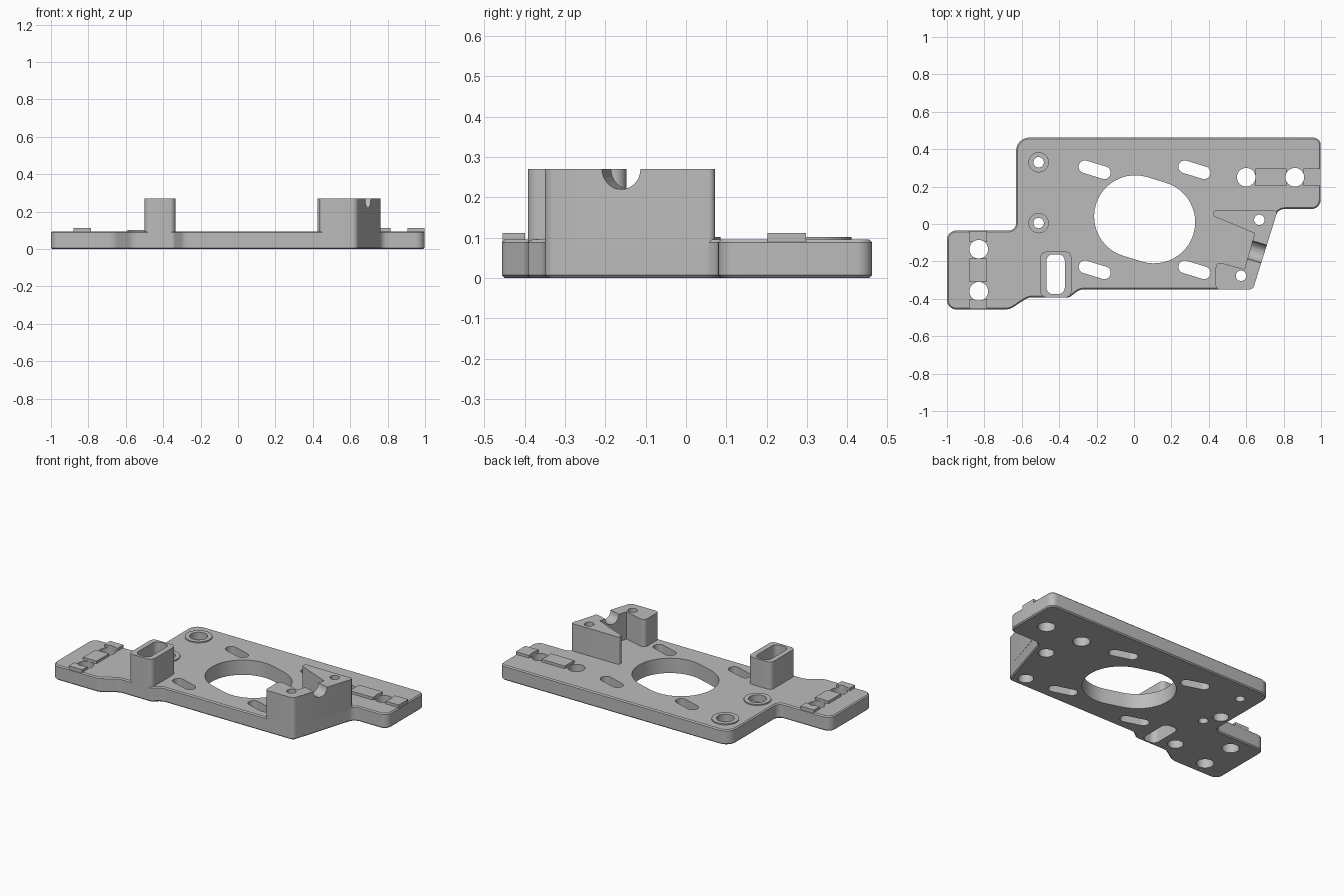
import bpy, bmesh, math
from mathutils import Vector, Matrix

if "Cube" in bpy.data.objects:
    bpy.data.objects.remove(bpy.data.objects["Cube"])

grey = bpy.data.materials.new("plain_grey")
grey.diffuse_color = (0.5, 0.5, 0.5, 1)
grey.use_nodes = True
grey.node_tree.nodes["Principled BSDF"].inputs["Base Color"].default_value = grey.diffuse_color
TOP, POST_TOP = 0.095, 0.27
TILT = math.radians(-17)


def rounded(points, seg=8):
    """Outline with a fillet radius at each corner (x, y, r)."""
    out = []
    n = len(points)
    for i, (x, y, r) in enumerate(points):
        p = Vector((x, y))
        if r == 0:
            out.append(p)
            continue
        a = (Vector(points[i - 1][:2]) - p).normalized()
        b = (Vector(points[(i + 1) % n][:2]) - p).normalized()
        half = a.angle(b) / 2
        c = p + (a + b).normalized() * (r / math.sin(half))
        t = r / math.tan(half)
        v0, v1 = p + a * t - c, p + b * t - c
        sweep = v1.angle_signed(v0)
        for k in range(seg + 1):
            out.append(c + Matrix.Rotation(sweep * k / seg, 2) @ v0)
    return out


def slot(cx, cy, r, length=0.0, angle=0.0, seg=24):
    """Circle or stadium outline."""
    d = Vector((math.cos(angle), math.sin(angle))) * length / 2
    c = Vector((cx, cy))
    if length == 0:
        return [c + Vector((math.cos(k * math.tau / 32), math.sin(k * math.tau / 32))) * r for k in range(32)]
    out = []
    for sign, start in ((1, angle - math.pi / 2), (-1, angle + math.pi / 2)):
        for k in range(seg + 1):
            t = start + math.pi * k / seg
            out.append(c + d * sign + Vector((math.cos(t), math.sin(t))) * r)
    return out


def box(x0, x1, y0, y1, r=0.0):
    return rounded([(x0, y0, r), (x1, y0, r), (x1, y1, r), (x0, y1, r)])


def prisms(name, parts):
    """One object from (outline, z0, z1) extrusions."""
    bm = bmesh.new()
    for outline, z0, z1 in parts:
        face = bm.faces.new([bm.verts.new((p.x, p.y, z0)) for p in outline])
        ext = bmesh.ops.extrude_face_region(bm, geom=[face], use_keep_orig=True)
        bmesh.ops.translate(bm, vec=(0, 0, z1 - z0),
                            verts=[g for g in ext["geom"] if isinstance(g, bmesh.types.BMVert)])
    bmesh.ops.recalc_face_normals(bm, faces=bm.faces)
    me = bpy.data.meshes.new(name)
    bm.to_mesh(me)
    bm.free()
    ob = bpy.data.objects.new(name, me)
    me.materials.append(grey)
    bpy.context.collection.objects.link(ob)
    return ob


def finish(ob, cutter=None, bevel=0.0):
    """Chamfer rims, cut holes, smooth round walls."""
    bpy.ops.object.select_all(action='DESELECT')
    ob.select_set(True)
    bpy.context.view_layer.objects.active = ob
    if bevel:
        m = ob.modifiers.new("chamfer", 'BEVEL')
        m.width, m.segments, m.limit_method, m.angle_limit = bevel, 1, 'ANGLE', math.radians(60)
        bpy.ops.object.modifier_apply(modifier=m.name)
    if cutter:
        m = ob.modifiers.new("holes", 'BOOLEAN')
        m.operation, m.solver, m.object, m.use_self = 'DIFFERENCE', 'EXACT', cutter, True
        bpy.ops.object.modifier_apply(modifier=m.name)
    bpy.ops.object.shade_smooth_by_angle(angle=math.radians(30))


# Hole positions
seats = [(-0.51, 0.33), (-0.51, 0.005)]
clamp_holes = [(0.60, 0.25), (0.86, 0.25), (-0.83, -0.135), (-0.83, -0.36)]
post_holes = [(0.67, 0.022), (0.572, -0.277)]
blind_holes = [(-0.56, 0.1), (-0.56, -0.3)]

holes = [(slot(0.057, 0.025, 0.22, 0.105, TILT), -0.1, 0.5)]
holes += [(slot(x, y, 0.034, 0.108, TILT), -0.1, 0.5) for x in (-0.21, 0.323) for y in (0.29, -0.245)]
holes += [(slot(x, y, 0.05), -0.1, 0.5) for x, y in clamp_holes]
holes += [(box(-0.468, -0.37, -0.375, -0.162, 0.035), -0.1, 0.5)]
for x, y in seats:
    holes += [(slot(x, y, 0.028), -0.1, 0.5), (slot(x, y, 0.052), 0.055, 0.4)]
for x, y in post_holes:
    holes += [(slot(x, y, 0.028), -0.1, 0.5), (slot(x, y, 0.045), -0.11, 0.06)]
holes += [(slot(x, y, 0.045), -0.1, 0.05) for x, y in blind_holes]
cutter = prisms("hole_cutter", holes)

# Base plate
plate = prisms("base_plate", [(rounded([
    (-0.63, 0.462, 0.07), (0.998, 0.462, 0.04), (0.998, 0.08, 0.05), (0.768, 0.08, 0.05),
    (0.636, -0.35, 0.03), (-0.29, -0.35, 0.06), (-0.345, -0.392, 0.03), (-0.565, -0.392, 0.08),
    (-0.665, -0.457, 0.08), (-1.0, -0.457, 0.05), (-1.0, -0.035, 0.05), (-0.63, -0.035, 0.04)]), 0, TOP)])
finish(plate, cutter, 0.007)

# Raised seat rings
rings = prisms("seat_rings", [(slot(x, y, 0.08), 0.08, 0.102) for x, y in seats])
finish(rings, cutter)

# Raised clamp strips, broken around their holes
strips = prisms("clamp_strips", [(box(*b), 0.08, 0.112) for b in (
    (0.65, 0.815, 0.202, 0.298), (0.905, 0.997, 0.202, 0.298),
    (-0.88, -0.785, -0.095, -0.037), (-0.88, -0.785, -0.31, -0.185), (-0.88, -0.785, -0.455, -0.4))])
finish(strips, cutter)

# Hollow left post
left_post = prisms("slotted_post", [(box(-0.5, -0.335, -0.392, -0.148, 0.03), 0.08, POST_TOP)])
finish(left_post, cutter)

# Right bracket post with a rod groove
bracket = prisms("bracket_post", [(rounded([
    (0.425, 0.072, 0.012), (0.768, 0.072, 0.015), (0.636, -0.35, 0.03), (0.437, -0.35, 0.02),
    (0.437, -0.2, 0.025), (0.59, -0.242, 0), (0.645, -0.05, 0), (0.425, 0.042, 0.012)]), 0.08, POST_TOP)])
groove = prisms("groove_cutter", [(slot(0, 0, 0.05), -0.3, 0.3)])
axis = Vector((0.956, -0.293, 0))
groove.matrix_world = Matrix.Translation((0.66, -0.15, POST_TOP)) @ axis.to_track_quat('Z', 'Y').to_matrix().to_4x4()
bpy.context.view_layer.update()
finish(bracket, cutter)
finish(bracket, groove)

for helper in (cutter, groove):
    bpy.data.objects.remove(helper, do_unlink=True)
